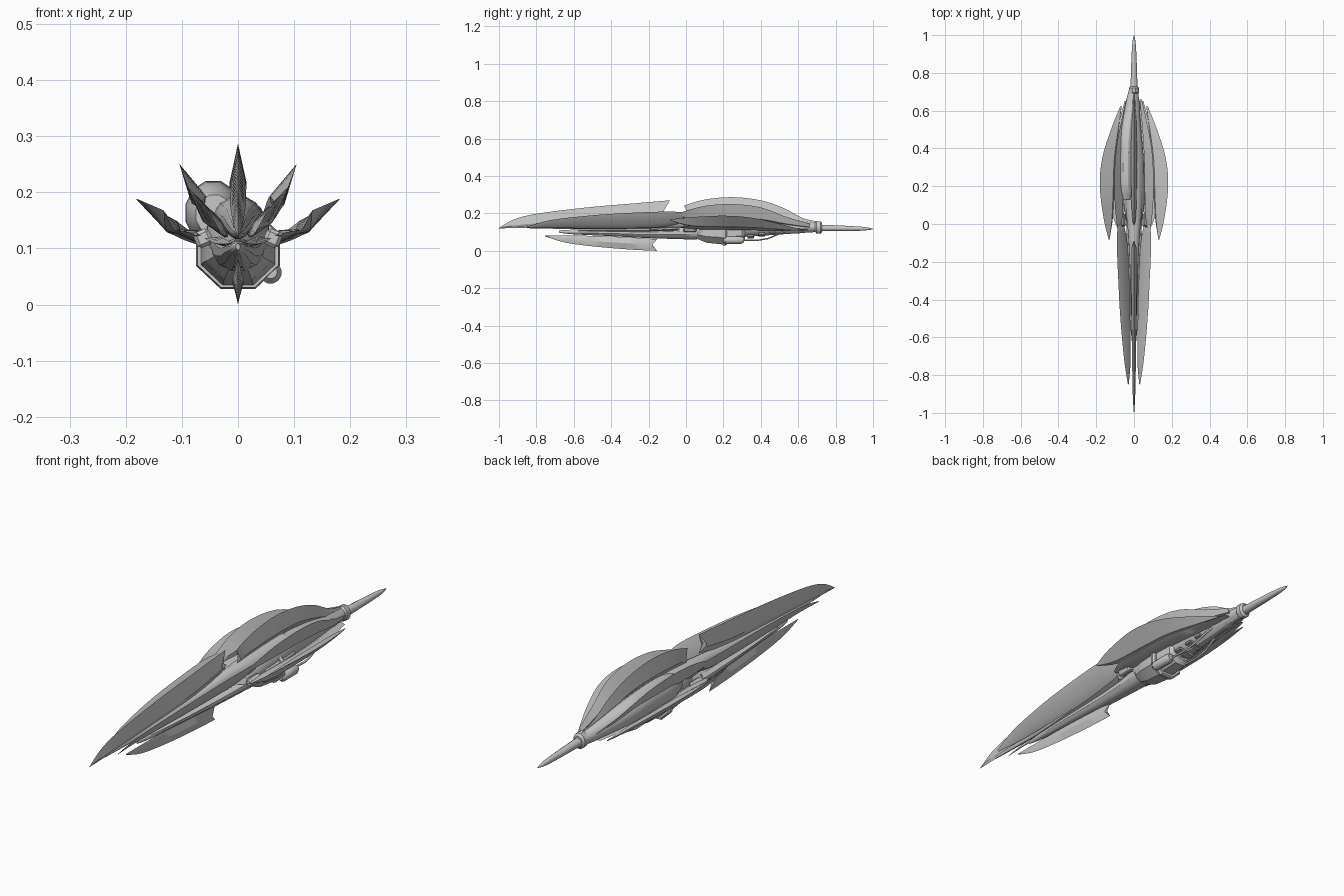
import bpy, bmesh, math
from mathutils import Vector

grey = bpy.data.materials.new("hull grey")
grey.diffuse_color = (0.57, 0.57, 0.57, 1)


def finish(name, bm, angle=32):
    bmesh.ops.remove_doubles(bm, verts=bm.verts, dist=1e-5)
    bmesh.ops.recalc_face_normals(bm, faces=bm.faces)
    me = bpy.data.meshes.new(name)
    bm.to_mesh(me)
    bm.free()
    me.materials.append(grey)
    me.shade_smooth()
    me.set_sharp_from_angle(angle=math.radians(angle))
    ob = bpy.data.objects.new(name, me)
    bpy.context.collection.objects.link(ob)
    return ob


def smooth_rows(rows, steps=4):
    """Catmull-Rom interpolation of station rows."""
    out = []
    n = len(rows)
    for i in range(n - 1):
        a, b, c, d = (rows[min(max(j, 0), n - 1)] for j in (i - 1, i, i + 1, i + 2))
        for s in range(steps):
            t = s / steps
            out.append([0.5 * (2 * q + (r - p) * t + (2 * p - 5 * q + 4 * r - w) * t * t
                               + (3 * q - p - 3 * r + w) * t ** 3)
                        for p, q, r, w in zip(a, b, c, d)])
    return out + [list(rows[-1])]


def skin(bm, rings):
    vs = [[bm.verts.new(p) for p in ring] for ring in rings]
    n = len(vs[0])
    for a, b in zip(vs, vs[1:]):
        for k in range(n):
            bm.faces.new((a[k], a[(k + 1) % n], b[(k + 1) % n], b[k]))
    bm.faces.new(vs[0])
    bm.faces.new(vs[-1])


def blade(name, rows, front=0.0, back=0.0, ridge=0.35, mirror=False):
    """Rows: y, inner x, inner z, outer x, outer z, half thickness.
    front and back pull the ridge inward to make forked ends."""
    rows = smooth_rows(rows)
    for s in ((1, -1) if mirror else (1,)):
        rings = []
        for i, (y, xi, zi, xo, zo, t) in enumerate(rows):
            a, b = Vector((s * xi, y, zi)), Vector((s * xo, y, zo))
            d = b - a
            n = Vector((-d.z, 0, d.x)).normalized() * t
            shift = front if i == 0 else -back if i == len(rows) - 1 else 0
            m = a + d * ridge + Vector((0, shift, 0))
            rings.append((a, m + n, b, m - n))
        bm = bmesh.new()
        skin(bm, rings)
        finish(name + ("" if not mirror else "_right" if s > 0 else "_left"), bm)


def loft(name, rows, sides=12, steps=4, angle=32):
    """Rows: y, centre x, centre z, radius x, radius z."""
    bm = bmesh.new()
    rows = smooth_rows(rows, steps) if steps > 1 else rows
    skin(bm, [[(cx + rx * math.cos(math.tau * (k + .5) / sides), y,
                cz + rz * math.sin(math.tau * (k + .5) / sides)) for k in range(sides)]
              for y, cx, cz, rx, rz in rows])
    return finish(name, bm, angle)


def rod(name, points, r):
    cu = bpy.data.curves.new(name, 'CURVE')
    cu.dimensions = '3D'
    cu.bevel_depth = r
    cu.bevel_resolution = 1
    cu.use_fill_caps = True
    sp = cu.splines.new('POLY')
    sp.points.add(len(points) - 1)
    for p, q in zip(sp.points, points):
        p.co = (*q, 1)
    cu.materials.append(grey)
    bpy.context.collection.objects.link(bpy.data.objects.new(name, cu))


def box(name, centre, size, tilt=0.0):
    bm = bmesh.new()
    bmesh.ops.create_cube(bm, size=1)
    for v in bm.verts:
        v.co = Vector(a * b for a, b in zip(v.co, size))
    bmesh.ops.bevel(bm, geom=bm.edges[:], offset=min(size) * .2, segments=1, affect='EDGES')
    ob = finish(name, bm)
    ob.location = centre
    ob.rotation_euler = (0, tilt, 0)


# Long forward blades
blade("front_dorsal_blade", [
    (-1.0, 0, .120, 0, .123, .001), (-.92, 0, .122, 0, .168, .006), (-.8, 0, .125, 0, .198, .009),
    (-.55, 0, .135, 0, .230, .012), (-.3, 0, .15, 0, .252, .014), (-.085, 0, .19, 0, .27, .012)],
    back=.045, ridge=.3)
blade("front_side_blade", [
    (-.85, .028, .124, .032, .13, .001), (-.72, .018, .122, .052, .165, .006),
    (-.5, .02, .12, .072, .19, .01), (-.3, .025, .12, .083, .203, .012),
    (-.1, .035, .13, .091, .21, .012), (0, .055, .16, .085, .205, .006)],
    back=.03, mirror=True)
blade("front_lower_blade", [
    (-.6, .008, .108, .014, .109, .001), (-.42, .01, .108, .03, .108, .005),
    (-.2, .012, .11, .045, .11, .007), (-.03, .02, .112, .06, .118, .007)],
    back=.03, mirror=True)
blade("keel_blade", [
    (-.755, 0, .082, 0, .078, .001), (-.65, 0, .082, 0, .045, .005), (-.5, 0, .08, 0, .024, .008),
    (-.3, 0, .072, 0, .007, .01), (-.155, 0, .062, 0, .0, .007)], back=.03, ridge=.5)

# Arched rear fins
blade("rear_dorsal_fin", [
    (-.01, 0, .18, 0, .242, .006), (.1, 0, .19, 0, .274, .013), (.25, 0, .195, 0, .287, .015),
    (.4, 0, .19, 0, .27, .015), (.52, 0, .165, 0, .23, .013), (.62, 0, .14, 0, .177, .01),
    (.71, 0, .13, 0, .155, .006)], front=.02, ridge=.25)
blade("rear_upper_fin", [
    (-.03, .065, .172, .088, .205, .004), (.1, .06, .17, .101, .24, .013),
    (.25, .06, .168, .104, .25, .015), (.4, .055, .16, .094, .232, .014),
    (.54, .045, .14, .068, .18, .01), (.66, .03, .125, .042, .145, .004)],
    front=.02, ridge=.22, mirror=True)
blade("rear_side_fin", [
    (-.085, .13, .162, .133, .168, .001), (.03, .112, .13, .161, .18, .009),
    (.2, .1, .125, .181, .188, .013), (.35, .095, .123, .168, .177, .012),
    (.5, .08, .115, .122, .145, .009), (.625, .065, .106, .072, .11, .002)],
    ridge=.22, mirror=True)
blade("inner_side_plate", [
    (-.03, .07, .124, .085, .128, .002), (.08, .05, .118, .12, .134, .009),
    (.3, .05, .115, .125, .134, .01), (.5, .035, .112, .088, .12, .007),
    (.65, .022, .115, .05, .112, .003)], mirror=True)

# Barrel, core and rear hull
loft("barrel", [(-.68, 0, .103, .004, .006), (-.6, 0, .101, .014, .013), (-.4, 0, .098, .024, .02),
                (-.2, 0, .094, .032, .027), (-.05, 0, .096, .04, .034), (.06, 0, .103, .048, .045)])
loft("upper_spine", [(-.9, 0, .127, .004, .005), (-.6, 0, .13, .012, .014), (-.3, 0, .138, .02, .022),
                     (-.08, 0, .15, .03, .03), (.1, 0, .15, .045, .042), (.3, 0, .15, .045, .045)])
loft("core_body", [(.0, 0, .11, .035, .04), (.1, 0, .122, .056, .06), (.3, 0, .132, .055, .06),
                   (.45, 0, .132, .044, .05), (.6, 0, .128, .03, .035), (.7, 0, .125, .022, .025)])
loft("left_shell", [(.13, -.042, .16, .034, .036), (.2, -.044, .163, .05, .056),
                    (.32, -.044, .163, .05, .058), (.45, -.04, .156, .047, .052),
                    (.6, -.022, .138, .034, .037), (.71, -.006, .127, .022, .025)], sides=12)

# Drum under the hull, in stepped sections
loft("drum_front", [(.05, 0, .105, .04, .04), (.095, 0, .1, .058, .055), (.115, 0, .1, .065, .062),
                    (.2, 0, .097, .072, .068)], 8, 1)
loft("drum_collar", [(.195, 0, .098, .078, .073), (.21, 0, .098, .081, .076),
                     (.218, 0, .098, .074, .07)], 8, 1)
loft("drum_rear", [(.215, 0, .1, .066, .062), (.3, 0, .102, .064, .06), (.315, 0, .11, .05, .048)], 8, 1)
loft("side_canister", [(.2, .058, .058, .012, .012), (.212, .058, .057, .02, .02),
                       (.295, .058, .057, .02, .02), (.31, .058, .058, .013, .013)], 12, 1)

# Open frames and cables trailing below the hull
for i, y in enumerate((.345, .405, .46)):
    box(f"hanging_panel_{i}", (.015, y, .077 + i * .01), (.075 - i * .01, .035, .012), -.15)
for x in (-.028, .05):
    rod("lower_cable", [(x, .3, .058), (x, .38, .056), (x * .9, .44, .066),
                        (x * .7, .5, .092), (x * .5, .55, .112)], .0045)
for s in (-1, 1):
    box("hull_clasp", (s * .062, .02, .118), (.03, .07, .03), s * .4)

# Tail ring and spike
loft("tail_socket", [(.6, 0, .125, .034, .034), (.64, 0, .127, .03, .028), (.69, 0, .126, .024, .024)], 12, 1)
loft("tail_ring", [(.69, 0, .126, .022, .026), (.697, 0, .126, .028, .034), (.72, 0, .124, .028, .034),
                   (.728, 0, .124, .02, .024)], 12, 1)
loft("tail_spike", [(.72, 0, .122, .019, .018), (.8, 0, .121, .017, .016), (.9, 0, .119, .013, .013),
                    (.96, 0, .118, .009, .009), (1.0, 0, .117, .001, .001)])
